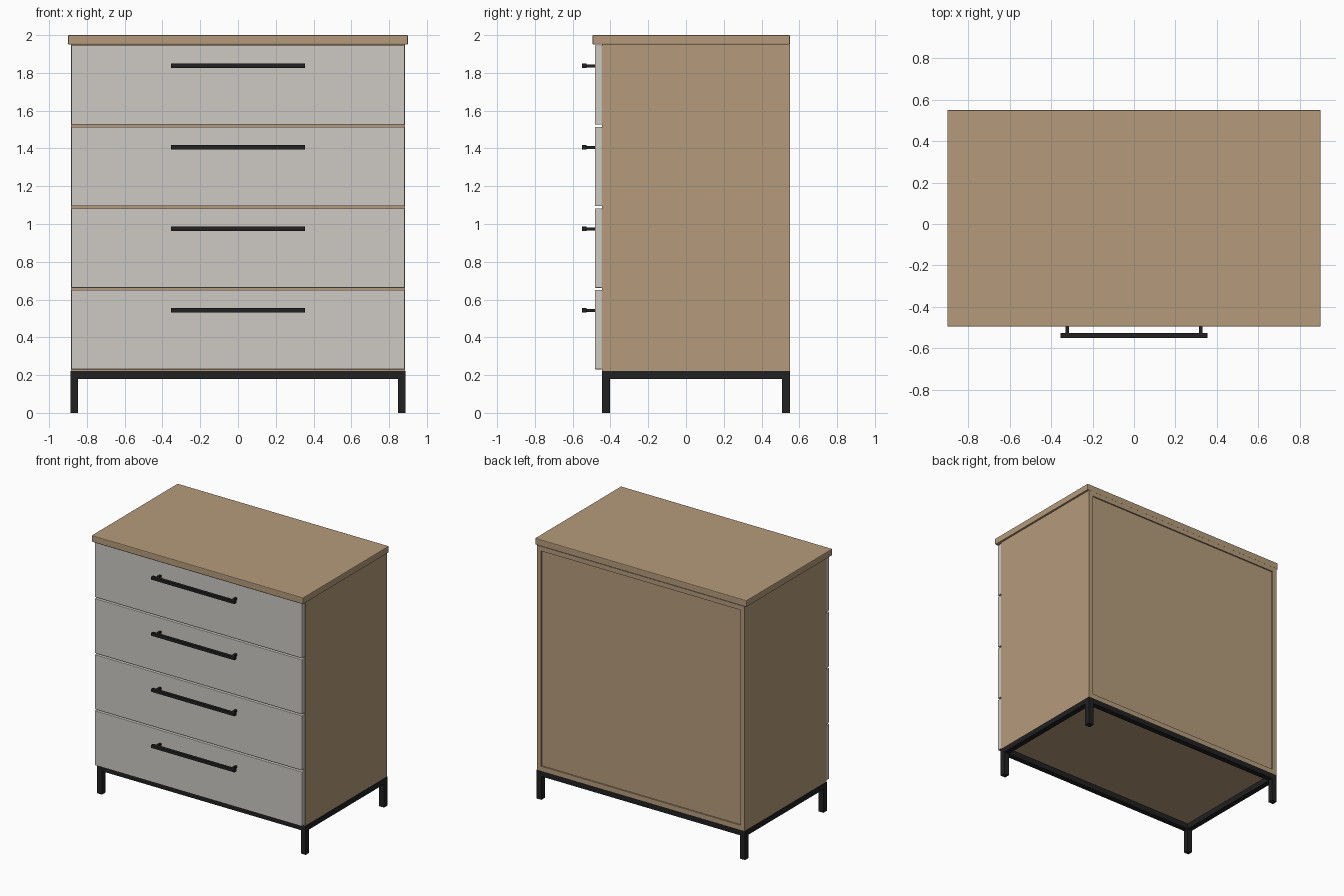
import bpy

if "Cube" in bpy.data.objects:
    bpy.data.objects.remove(bpy.data.objects["Cube"])

def mat(name, rgb):
    m = bpy.data.materials.new(name)
    m.diffuse_color = (*rgb, 1)
    m.use_nodes = True
    m.node_tree.nodes["Principled BSDF"].inputs["Base Color"].default_value = m.diffuse_color
    return m

WOOD = mat("wood", (0.46, 0.33, 0.20))
GREY = mat("painted_front", (0.61, 0.59, 0.56))
BLACK = mat("black_metal", (0.015, 0.015, 0.015))

def box(name, x, y, z, material, bevel=0):
    """Box from (min, max) ranges on each axis."""
    size = [b - a for a, b in (x, y, z)]
    mid = [(a + b) / 2 for a, b in (x, y, z)]
    bpy.ops.mesh.primitive_cube_add(size=1, location=mid)
    ob = bpy.context.object
    ob.name = name
    ob.scale = size
    bpy.ops.object.transform_apply(location=False, rotation=False, scale=True)
    ob.data.materials.append(material)
    if bevel:
        b = ob.modifiers.new("bevel", 'BEVEL')
        b.width = bevel
        b.segments = 2
    return ob

W, F, B = 0.885, -0.445, 0.55      # carcass half width, front, back
Z0, Z1, T = 0.222, 1.95, 0.036     # carcass bottom, top, panel thickness
LEG = 0.042

# Table top
box("top_slab", (-0.9, 0.9), (-0.495, B), (Z1, 2.0), WOOD, 0.005)

# Carcass panels with a slightly recessed back
for side, s in (("left", -1), ("right", 1)):
    box(side + "_side_panel", sorted((s * W, s * (W - T))), (F, B), (Z0, Z1), WOOD)
inner = (-W + T, W - T)
box("bottom_panel", inner, (F, B), (Z0, Z0 + T), WOOD)
box("upper_panel", inner, (F, B), (Z1 - T, Z1), WOOD)
box("back_panel", inner, (B - 0.03, B - 0.01), (Z0 + T, Z1 - T), WOOD)

# Drawers: front, bar handle and two posts, with a divider above each gap
PITCH, H = 0.4315, 0.42
for i in range(4):
    z = 0.231 + i * PITCH
    n = str(i + 1)
    box("drawer_front_" + n, (-0.882, 0.882), (-0.483, F), (z, z + H), GREY, 0.003)
    hz = z + 0.312
    box("handle_bar_" + n, (-0.355, 0.355), (-0.55, -0.526), (hz - 0.012, hz + 0.012), BLACK, 0.002)
    for side, s in (("left", -1), ("right", 1)):
        px = s * 0.322
        box(f"{side}_handle_post_{n}", (px - 0.008, px + 0.008), (-0.53, -0.482),
            (hz - 0.008, hz + 0.008), BLACK)
    if i:
        box("divider_" + n, inner, (F, B - 0.03), (z - 0.02, z + 0.01), WOOD)

# Metal base: four legs joined by rails
for side, s in (("left", -1), ("right", 1)):
    xr = sorted((s * 0.888, s * (0.888 - LEG)))
    box(side + "_base_rail", xr, (F + LEG, B - LEG), (Z0 - LEG, Z0), BLACK)
    for end, y in (("front", F), ("back", B - LEG)):
        box(f"{end}_{side}_leg", xr, (y, y + LEG), (0, Z0), BLACK)
for end, y in (("front", F), ("back", B - LEG)):
    box(end + "_base_rail", (-0.888 + LEG, 0.888 - LEG), (y, y + LEG), (Z0 - LEG, Z0), BLACK)
